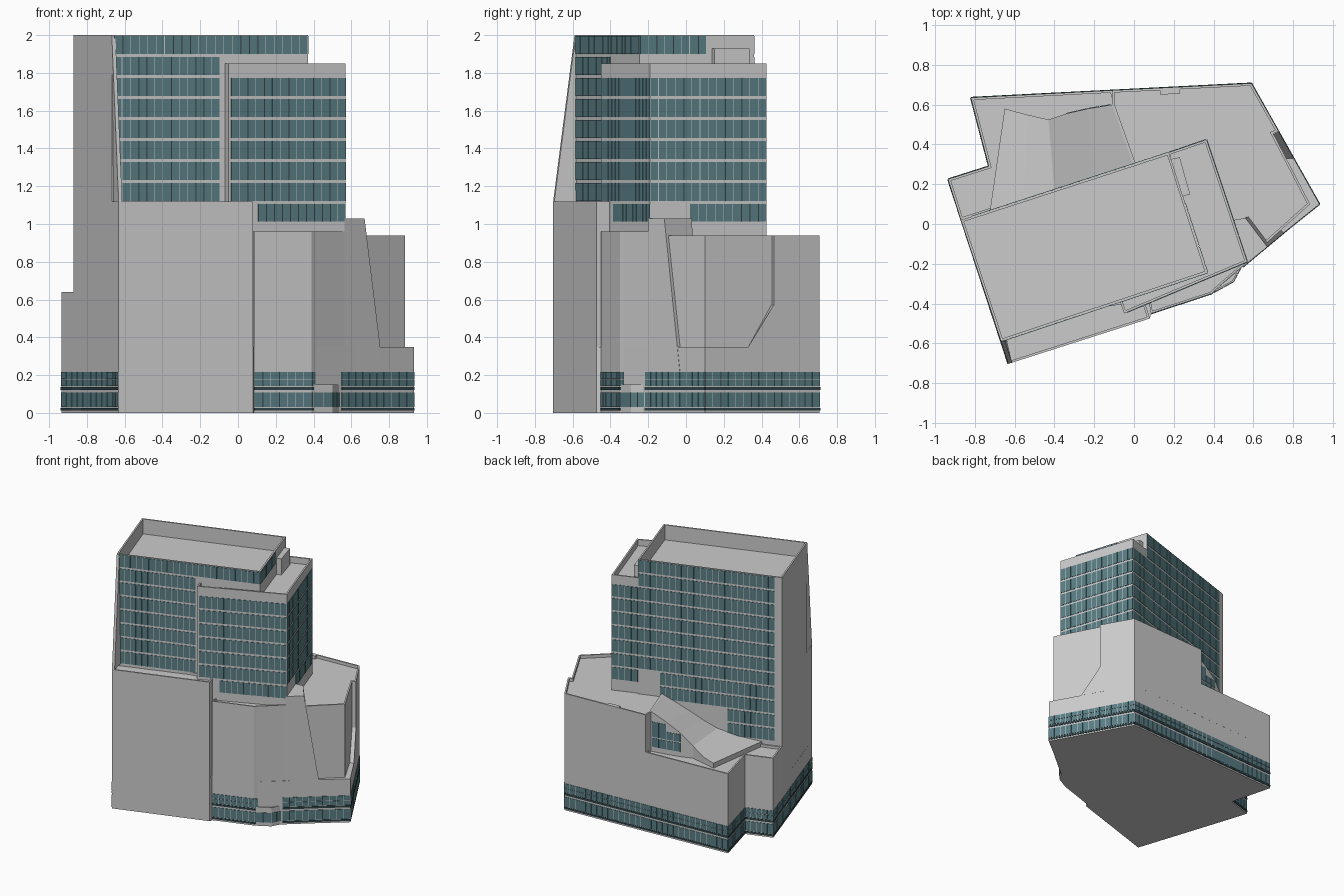
import bpy, bmesh, math
from mathutils import Vector, Matrix

if "Cube" in bpy.data.objects:
    bpy.data.objects.remove(bpy.data.objects["Cube"])


def material(name, col):
    m = bpy.data.materials.new(name)
    m.diffuse_color = (*col, 1)
    m.use_nodes = True
    m.node_tree.nodes["Principled BSDF"].inputs["Base Color"].default_value = m.diffuse_color
    return m


GLASS = material("teal_glass", (0.10, 0.21, 0.235))
DARK = material("dark_band", (0.03, 0.06, 0.07))


def finish(bm, name, mat=None):
    bmesh.ops.recalc_face_normals(bm, faces=bm.faces)
    me = bpy.data.meshes.new(name)
    bm.to_mesh(me)
    bm.free()
    ob = bpy.data.objects.new(name, me)
    bpy.context.collection.objects.link(ob)
    if mat:
        me.materials.append(mat)
    return ob


def loft(name, low, high, rim=0.0, depth=0.0):
    """Closed solid between two 3D rings; optional parapet with sunken roof."""
    bm = bmesh.new()
    a = [bm.verts.new(p) for p in low]
    b = [bm.verts.new(p) for p in high]
    n = len(a)
    bm.faces.new(a)
    top = bm.faces.new(b)
    for i in range(n):
        j = (i + 1) % n
        bm.faces.new((a[i], a[j], b[j], b[i]))
    bmesh.ops.recalc_face_normals(bm, faces=bm.faces)
    if rim:
        bmesh.ops.inset_region(bm, faces=[top], thickness=rim, use_even_offset=True)
        roof = bmesh.ops.extrude_discrete_faces(bm, faces=[top])["faces"][0]
        bmesh.ops.translate(bm, verts=roof.verts, vec=(0, 0, -depth))
    return finish(bm, name)


def prism(name, pts, z0, z1, rim=0.0, depth=0.0):
    return loft(name, [(x, y, z0) for x, y in pts], [(x, y, z1) for x, y in pts], rim, depth)


def panes(bm, p, q, rows, pitch=0.047, gap=0.004, out=0.003):
    """Thin panes on the wall p->q, outside on the right-hand side."""
    p, q = Vector((*p, 0)), Vector((*q, 0))
    d = q - p
    n = max(1, round(d.length / pitch)) if pitch else 1
    w = d.length / n
    rot = Matrix.Rotation(math.atan2(d.y, d.x), 4, 'Z')
    normal = Vector((d.y, -d.x, 0)).normalized()
    for z0, z1 in rows:
        for i in range(n):
            c = p + d * ((i + 0.5) / n) + normal * (out / 2 - 0.001)
            c.z = (z0 + z1) / 2
            m = Matrix.Translation(c) @ rot @ Matrix.Diagonal((w - gap, out + 0.002, z1 - z0, 1))
            bmesh.ops.create_cube(bm, size=1, matrix=m)


def facade(name, *walls):
    bm = bmesh.new()
    for p, q, rows in walls:
        panes(bm, p, q, rows)
    return finish(bm, name, GLASS)


def floors(k0, k1):
    return [(1.123 + 0.111 * k, 1.218 + 0.111 * k) for k in range(k0, k1 + 1)]


def mix(p, q, t):
    return (p[0] + (q[0] - p[0]) * t, p[1] + (q[1] - p[1]) * t)


# Key plan corners
A, B, C, D = (-0.87, 0.02), (-0.668, -0.59), (0.37, -0.245), (0.175, 0.36)
E, G, H, I = (0.365, 0.425), (0.57, -0.19), (-0.05, -0.45), (-0.07, -0.39)
F = (-0.632, -0.703)
NW, NE, SE = (-0.82, 0.635), (0.59, 0.707), (0.932, 0.10)
W, WI = (-0.935, 0.225), (-0.73, 0.29)
S1, S2 = (0.085, -0.45), (0.39, -0.35)
S3, S4 = (0.41, -0.33), (0.77, -0.03)

# Podium masses
prism("podium_base", [NW, WI, W, A, F, (0.08, -0.475), S1, S2, S3, S4, SE, NE], 0, 0.35)
prism("west_terrace_block", [NW, WI, W, A, (0, 0.30), (-0.11, 0.672)], 0.35, 0.64, 0.012, 0.02)
prism("east_podium_block", [(-0.11, 0.672), (-0.11, 0.60), (0, 0.29), (0.3, 0.1), (0.5, -0.12), (0.65, -0.11),
                            (0.885, 0.10), (0.70, 0.455), (0.727, 0.465), NE], 0.35, 0.94, 0.012, 0.025)
prism("front_podium_block", [F, (0.08, -0.475), (0.05, -0.38), (-0.3, -0.42), (-0.68, -0.555)],
      0.35, 1.12, 0.012, 0.02)
prism("south_podium_block", [S1, S2, S3, G, (0.5, 0.02), (0.05, -0.25)], 0.35, 0.96, 0.01, 0.015)

# Sloped ledge joining the recessed east wall to its base
loft("east_wall_slope", [(0.727, 0.465, 0.35), (0.70, 0.45, 0.35), (0.765, 0.33, 0.35), (0.803, 0.33, 0.35)],
     [(0.727, 0.465, 0.57), (0.70, 0.45, 0.57), (0.701, 0.45, 0.569), (0.728, 0.463, 0.569)])

# Entry wall with its leaning edge
loft("entry_wall", [(0.5, 0.02, 0.21), (0.66, 0.08, 0.21), (0.77, -0.032, 0.21), (0.565, -0.2, 0.21)],
     [(0.5, 0.02, 1.03), (0.56, 0.03, 1.03), (0.67, -0.115, 1.03), (0.565, -0.2, 1.03)])
prism("entry_vestibule", [(0.40, -0.345), (0.50, -0.29), (0.54, -0.215), (0.45, -0.2)], 0, 0.15, 0.008, 0.01)

# Towers
prism("main_tower", [A, B, C, D], 0.35, 2.0, 0.012, 0.12)
prism("side_tower", [I, H, G, E, D, (0.1, -0.1)], 0.92, 1.85, 0.012, 0.05)
prism("roof_plant_box", [(0.18, 0.325), (0.23, 0.335), (0.282, 0.15), (0.235, 0.135)], 1.75, 1.93)
prism("podium_roof_vent", [(0.13, 0.65), (0.23, 0.655), (0.23, 0.685), (0.13, 0.68)], 0.88, 0.94)

# Slanted fin continuing the blank west wall
t = Vector((0.019, 0.006, 0))
tri = [Vector((*B, 2.0)), Vector((*F, 1.12)), Vector((-0.66, -0.58, 1.12))]
loft("west_fin", tri, [v + t for v in tri])

# Wavy roof over the terrace
outer = [(-0.11, 0.60, 0.94), (-0.23, 0.58, 0.88), (-0.34, 0.555, 0.81), (-0.43, 0.525, 0.72),
         (-0.54, 0.55, 0.67), (-0.65, 0.58, 0.66)]
inner = [(0.0, 0.29, 0.94), (-0.2, 0.23, 0.83), (-0.3, 0.20, 0.77), (-0.4, 0.165, 0.72),
         (-0.55, 0.115, 0.68), (-0.725, 0.06, 0.66)]
bm = bmesh.new()
rings = []
for o, i in zip(outer, inner):
    rings.append([bm.verts.new(c) for c in (o, i, (i[0], i[1], 0.6), (o[0], o[1], 0.6))])
for r, s in zip(rings, rings[1:]):
    for k in range(4):
        m = (k + 1) % 4
        bm.faces.new((r[k], r[m], s[m], s[k]))
bm.faces.new(rings[0])
bm.faces.new(rings[-1])
finish(bm, "wavy_terrace_roof")
facade("terrace_windows", (outer[1][:2], outer[0][:2], []), (outer[0][:2], outer[1][:2], []),
       (mix(outer[0], outer[1], 0.05), outer[1][:2], [(0.66, 0.73), (0.74, 0.86)]),
       (outer[1][:2], outer[2][:2], [(0.66, 0.73), (0.74, 0.80)]))

# Tower windows
facade("main_tower_front_windows",
       (mix(B, C, 0.01), mix(B, C, 0.55), floors(0, 6)), (mix(B, C, 0.01), C, floors(7, 7)))
facade("main_tower_east_windows", (C, mix(C, D, 0.58), floors(7, 7)))
facade("main_tower_back_windows", (D, mix(D, A, 0.95), floors(0, 7)),
       (mix(D, A, 0.15), mix(D, A, 0.95), floors(-2, -1)),
       (mix(D, A, 0.62), mix(D, A, 0.95), floors(-4, -3)))
facade("side_tower_front_windows", (mix(H, G, 0.02), G, floors(0, 5)), (mix(H, G, 0.25), G, floors(-1, -1)))
facade("side_tower_east_windows", (G, E, floors(0, 5)), (mix(G, E, 0.34), E, floors(-1, -1)))
facade("side_tower_back_windows", (E, D, floors(-1, 5)))

# Street-level window bands with dark rails
street = [(NE, NW), (NW, WI), (WI, W), (W, F), (S1, S2), (S2, S3),
          (mix(S3, S4, 0.38), S4), (S4, SE), (SE, NE)]
rows = [(0.03, 0.108), (0.142, 0.177), (0.180, 0.216)]
facade("street_windows", *[(p, q, rows) for p, q in street])
facade("vestibule_windows", ((0.40, -0.345), (0.50, -0.29), [(0.03, 0.108)]),
       ((0.50, -0.29), (0.54, -0.215), [(0.03, 0.108)]))
bm = bmesh.new()
for p, q in street:
    panes(bm, p, q, [(0.012, 0.026), (0.122, 0.138)], pitch=0, gap=0, out=0.004)
finish(bm, "street_rails", DARK)
